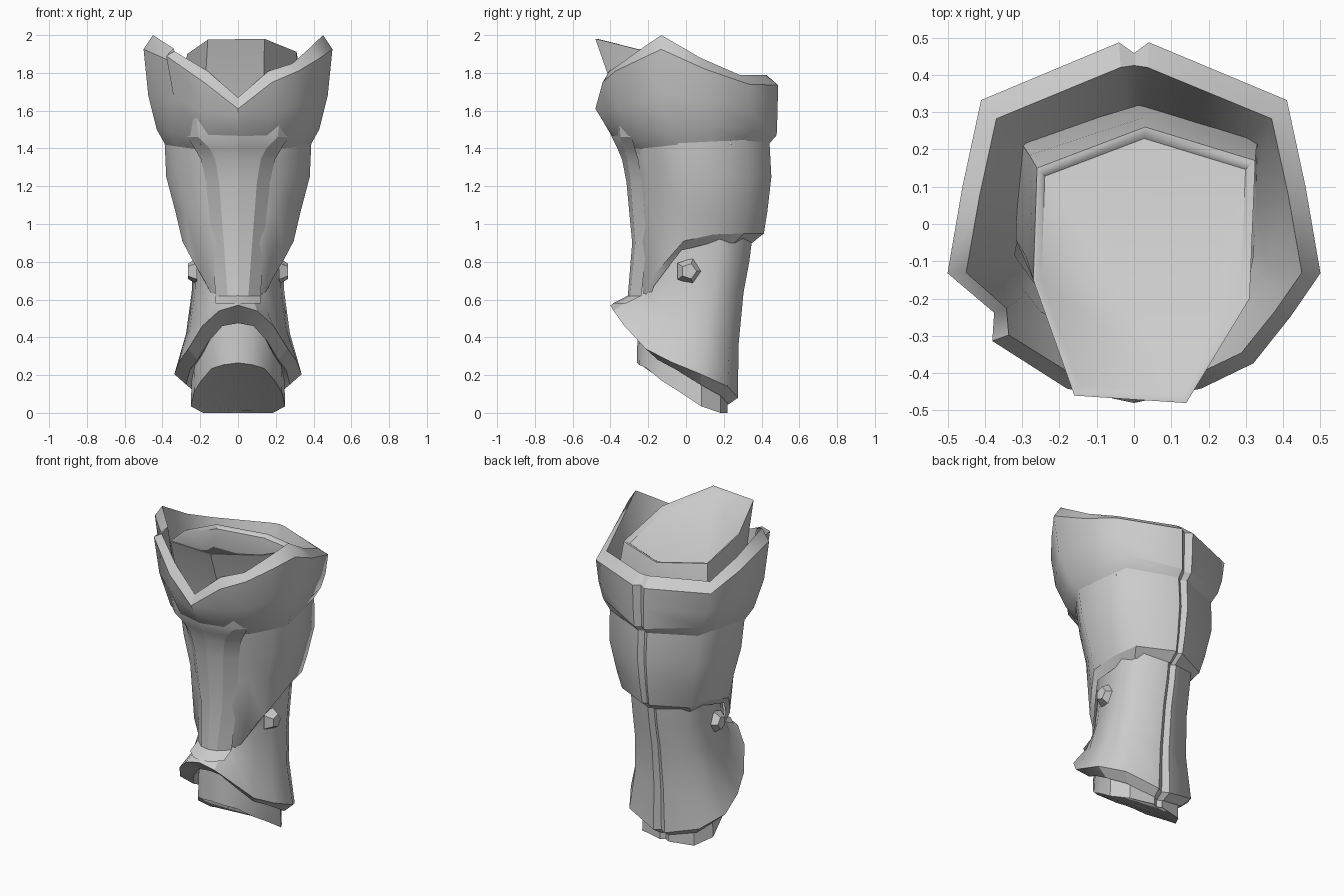
import bpy, bmesh, math
from mathutils import Matrix

if "Cube" in bpy.data.objects:
    bpy.data.objects.remove(bpy.data.objects["Cube"])

mat = bpy.data.materials.new("plain_grey")
mat.diffuse_color = (0.6, 0.6, 0.6, 1)
mat.use_nodes = True
mat.node_tree.nodes["Principled BSDF"].inputs["Base Color"].default_value = mat.diffuse_color

# Half cross-sections, front to back: (share of width, share of depth)
CALF = [(0, -1), (.36, -.92), (.64, -.78), (.84, -.52), (1, -.28),
        (.92, .2), (.82, .68), (.08, 1), (0, .94)]
ANKLE = [(0, -1), (.3, -.95), (.56, -.78), (.78, -.45), (.93, -.05),
         (1, .42), (.74, .84), (.12, 1), (0, .93)]


def finish(name, bm, angle=32, soft=False):
    bmesh.ops.recalc_face_normals(bm, faces=bm.faces)
    me = bpy.data.meshes.new(name)
    bm.to_mesh(me)
    bm.free()
    me.materials.append(mat)
    ob = bpy.data.objects.new(name, me)
    bpy.context.collection.objects.link(ob)
    bpy.ops.object.select_all(action='DESELECT')
    ob.select_set(True)
    bpy.context.view_layer.objects.active = ob
    bpy.ops.object.shade_smooth_by_angle(angle=math.radians(angle))
    if soft:  # upright edges away from the seam stay smooth
        for e in me.edges:
            a, b = (me.vertices[i].co for i in e.vertices)
            if abs(a.z - b.z) > .75 * (a - b).length and abs(a.x) > .06:
                e.use_edge_sharp = False
    return ob


def bridge(bm, rings, closed=True):
    n = len(rings[0])
    for a, b in zip(rings, rings[1:]):
        for i in range(n if closed else n - 1):
            j = (i + 1) % n
            bm.faces.new((a[i], a[j], b[j], b[i]))


def loft(section, rings):
    """Each ring: half width, front y, back y, height (one, or one per column)."""
    bm = bmesh.new()
    out = []
    for w, yf, yb, z in rings:
        zs = z if isinstance(z, list) else [z] * len(section)
        mid, half = (yf + yb) / 2, (yb - yf) / 2
        right = [(u * w, mid + v * half, h) for (u, v), h in zip(section, zs)]
        left = [(-x, y, h) for x, y, h in right[-2:0:-1]]
        out.append([bm.verts.new(p) for p in right + left])
    bridge(bm, out)
    return bm, out


# Cuff: inner wall, sloped rim with a front notch, outer wall, undercut
bm, rings = loft(CALF, [
    (.32, -.30, .30, 1.35),
    (.355, -.36, .33, 1.5),
    (.45, -.44, .42, [1.67, 1.81, 1.85, 1.93, 2.0, 1.88, 1.79, 1.79, 1.79]),
    (.50, -.48, .487, [1.61, 1.75, 1.81, 1.87, 1.925, 1.82, 1.74, 1.735, 1.735]),
    (.475, -.455, .485, [1.57, 1.6, 1.62, 1.65, 1.68, 1.65, 1.61, 1.6, 1.6]),
    (.43, -.39, .48, [1.46, 1.46, 1.47, 1.49, 1.5, 1.51, 1.51, 1.47, 1.47]),
    (.385, -.32, .445, [1.4, 1.4, 1.4, 1.41, 1.42, 1.43, 1.44, 1.43, 1.43])])
# The seam groove does not cut the inner wall
for r in rings[:3]:
    r[8].co.y = r[7].co.y + .005
# Fold on the left side of the cuff
for r, k in ((rings[2], .8), (rings[3], 1), (rings[4], .6)):
    dent, lip = r[-3], r[-2]
    dent.co.x += .045 * k
    dent.co.y += .01 * k
    lip.co.x -= .06 * k
    lip.co.y += .06 * k
    lip.co.z += .08 * k
finish("cuff", bm, 24, True)

# Calf plate, its lower edge dropping toward the front
edge = [.57, .59, .72, .82, .91, .945, .95, .95, .95]
bm, _ = loft(CALF, [
    (.39, -.32, .44, 1.47),
    (.38, -.285, .452, 1.25),
    (.33, -.26, .43, 1.06),
    (.295, -.25, .412, edge),
    (.255, -.235, .35, [z - .05 for z in edge])])
finish("calf_plate", bm, 24, True)

# Ankle plate with flared sloping hem
hem = [.475, .46, .38, .28, .225, .15, .09, .045, .045]
bm, _ = loft(ANKLE, [
    (.245, -.24, .36, 1.0),
    (.24, -.24, .335, .8),
    (.245, -.26, .305, .64),
    (.275, -.31, .278, [.62, .6, .54, .47, .44, .42, .39, .36, .36]),
    (.337, -.40, .275, [.57, .54, .46, .34, .27, .205, .14, .08, .08]),
    (.275, -.29, .225, hem),
    (.24, -.25, .21, [z + .03 for z in hem])])
finish("ankle_plate", bm, 24, True)

# Inner skirt below the hem, closed underneath
bm, rings = loft(ANKLE, [
    (.245, -.255, .22, [z + .03 for z in hem]),
    (.25, -.26, .22, [.265, .255, .235, .17, .11, .035, 0, 0, 0]),
    (.235, -.245, .21, [.26, .25, .23, .17, .11, .04, .01, .01, .01])])
bm.faces.new(rings[-1])
finish("ankle_skirt", bm)

# Raised shin strip: height, ridge y, edge x, bevel x
bm = bmesh.new()
rows = []
for z, y, e, b in ((1.56, -.405, .22, .28), (1.46, -.393, .21, .27),
                   (1.40, -.363, .15, .23), (1.34, -.338, .12, .195),
                   (1.22, -.315, .10, .17), (.9, -.285, .075, .135),
                   (.62, -.308, .055, .12), (.58, -.388, .055, .12)):
    ye = y + .22 * e
    pts = [(-b, ye + .06), (-e, ye), (0, y), (e, ye), (b, ye + .06)]
    rows.append([bm.verts.new((px, py, z)) for px, py in pts])
bridge(bm, rows, closed=False)
finish("shin_strip", bm, 22)

# Tilted leg core with a shallow recessed top
outline = [(-.16, -.46), (.14, -.48), (.31, -.2), (.325, .17),
           (.03, .26), (-.26, .15), (-.27, -.15)]
bm = bmesh.new()


def core_ring(sx, sy, dx, dy, z=None, drop=0):
    return [bm.verts.new((x * sx + dx, y * sy + dy,
                          1.862 - .247 * y - drop if z is None else z))
            for x, y in outline]


rings = [core_ring(1.1, .88, -.02, .09, 1.42),
         core_ring(1.04, .9, -.01, .05, 1.7),
         core_ring(1, 1, 0, 0),
         core_ring(.97, .97, 0, -.004),
         core_ring(.92, .92, 0, -.01, None, .015)]
bridge(bm, rings)
bm.faces.new(rings[-1])
finish("leg_core", bm, 45)

# Five-sided ankle studs
for side, label in ((1, "right"), (-1, "left")):
    bm = bmesh.new()
    bmesh.ops.create_cone(bm, cap_ends=True, segments=5,
                          radius1=.074, radius2=.042, depth=.05)
    turn = Matrix.Rotation(side * math.pi / 2, 4, 'Y')
    bm.transform(Matrix.Translation((side * .241, .015, .75)) @ turn)
    finish("stud_" + label, bm, 20)
